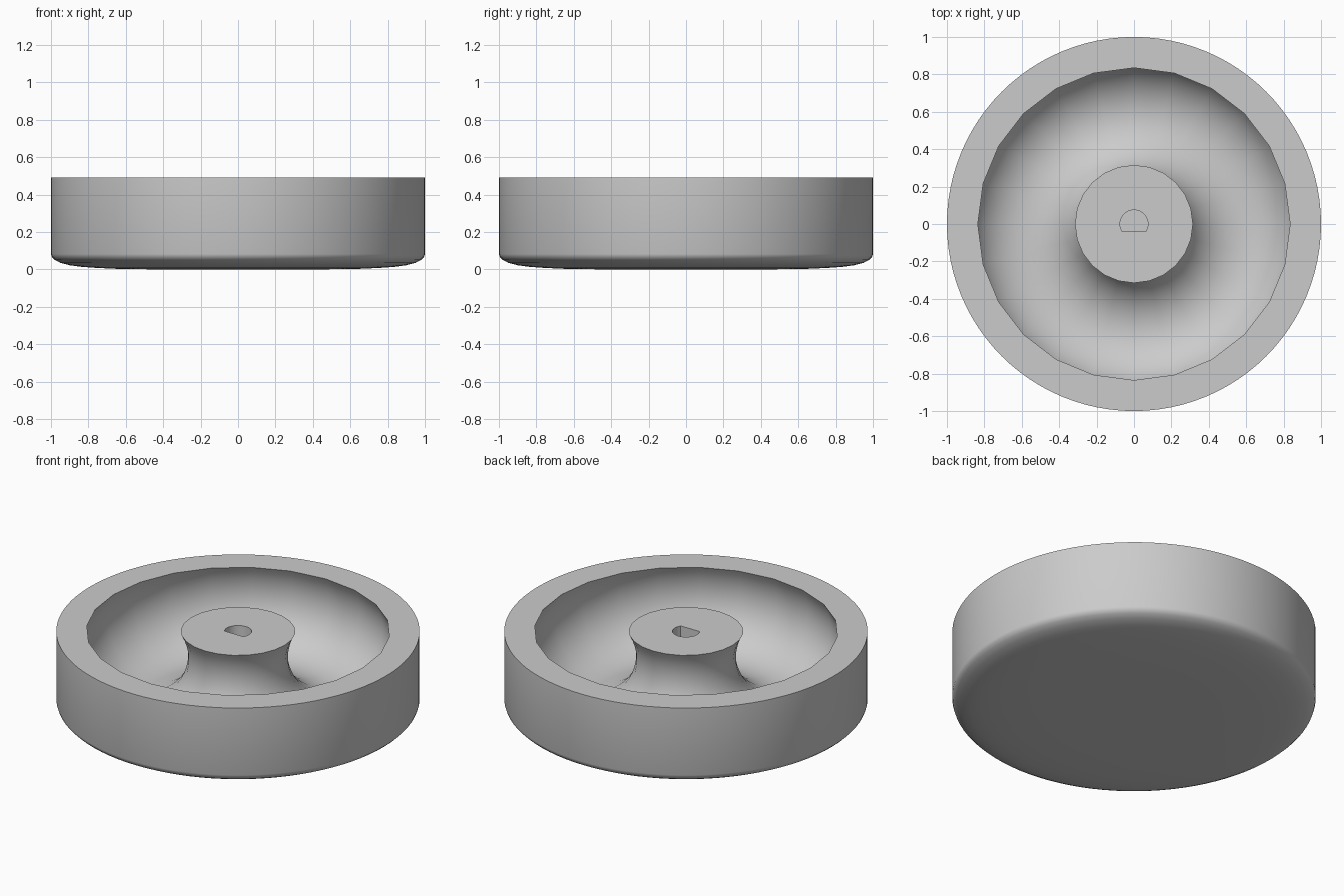
import bpy, bmesh, math
from mathutils import Matrix, Vector

cube = bpy.data.objects.get("Cube")
if cube:
    bpy.data.objects.remove(cube, do_unlink=True)

HEIGHT = 0.49
grey = bpy.data.materials.new("light grey")
grey.use_nodes = True
GREY = (0.6, 0.6, 0.6, 1)
grey.diffuse_color = GREY
grey.node_tree.nodes["Principled BSDF"].inputs["Base Color"].default_value = GREY


def add_object(name, bm):
    bmesh.ops.recalc_face_normals(bm, faces=bm.faces)
    mesh = bpy.data.meshes.new(name)
    bm.to_mesh(mesh)
    bm.free()
    mesh.materials.append(grey)
    obj = bpy.data.objects.new(name, mesh)
    bpy.context.collection.objects.link(obj)
    return obj


def lathe(name, profile, segments):
    """Stack rings of (radius, height) and cap both ends."""
    bm = bmesh.new()
    rings = []
    for r, z in profile:
        rings.append([bm.verts.new((r * math.cos(a), r * math.sin(a), z))
                      for a in (math.tau * i / segments for i in range(segments))])
    for low, high in zip(rings, rings[1:]):
        for i in range(segments):
            j = (i + 1) % segments
            bm.faces.new((low[i], low[j], high[j], high[i]))
    bm.faces.new(rings[0][::-1])
    bm.faces.new(rings[-1])
    return add_object(name, bm)


def cut(target, cutter):
    mod = target.modifiers.new("cut", 'BOOLEAN')
    mod.operation = 'DIFFERENCE'
    mod.solver = 'EXACT'
    mod.object = cutter
    bpy.ops.object.select_all(action='DESELECT')
    target.select_set(True)
    bpy.context.view_layer.objects.active = target
    bpy.ops.object.modifier_apply(modifier=mod.name)
    bpy.data.objects.remove(cutter, do_unlink=True)


# Wheel body: straight tread with a softly rounded underside
profile = [(0.45, 0), (0.65, 0.003), (0.76, 0.008), (0.84, 0.014), (0.9, 0.022),
           (0.95, 0.035), (0.98, 0.051), (0.995, 0.066), (1, 0.082), (1, HEIGHT)]
wheel = lathe("wheel", profile, 96)

# Ring-shaped groove between rim and hub
bpy.ops.mesh.primitive_torus_add(major_segments=24, minor_segments=48,
                                 major_radius=0.575, minor_radius=0.3,
                                 location=(0, 0, HEIGHT - 0.15))
groove = bpy.context.object
groove.name = "groove_cutter"
groove.hide_render = True
groove.data.materials.append(grey)
cut(wheel, groove)

# D-shaped axle hole in the hub
RADIUS, FLAT = 0.075, -0.04
start = math.asin(FLAT / RADIUS)
sweep = math.pi - 2 * start
bm = bmesh.new()
outline = [bm.verts.new((RADIUS * math.cos(start + sweep * i / 20),
                         RADIUS * math.sin(start + sweep * i / 20), 0.18))
           for i in range(21)]
base = bm.faces.new(outline)
top = bmesh.ops.extrude_face_region(bm, geom=[base])["geom"]
bmesh.ops.translate(bm, vec=(0, 0, HEIGHT),
                    verts=[v for v in top if isinstance(v, bmesh.types.BMVert)])
hole = add_object("axle_hole_cutter", bm)
hole.hide_render = True
cut(wheel, hole)

# Smooth curves, crisp rims
bpy.ops.object.shade_smooth_by_angle(angle=math.radians(35))
